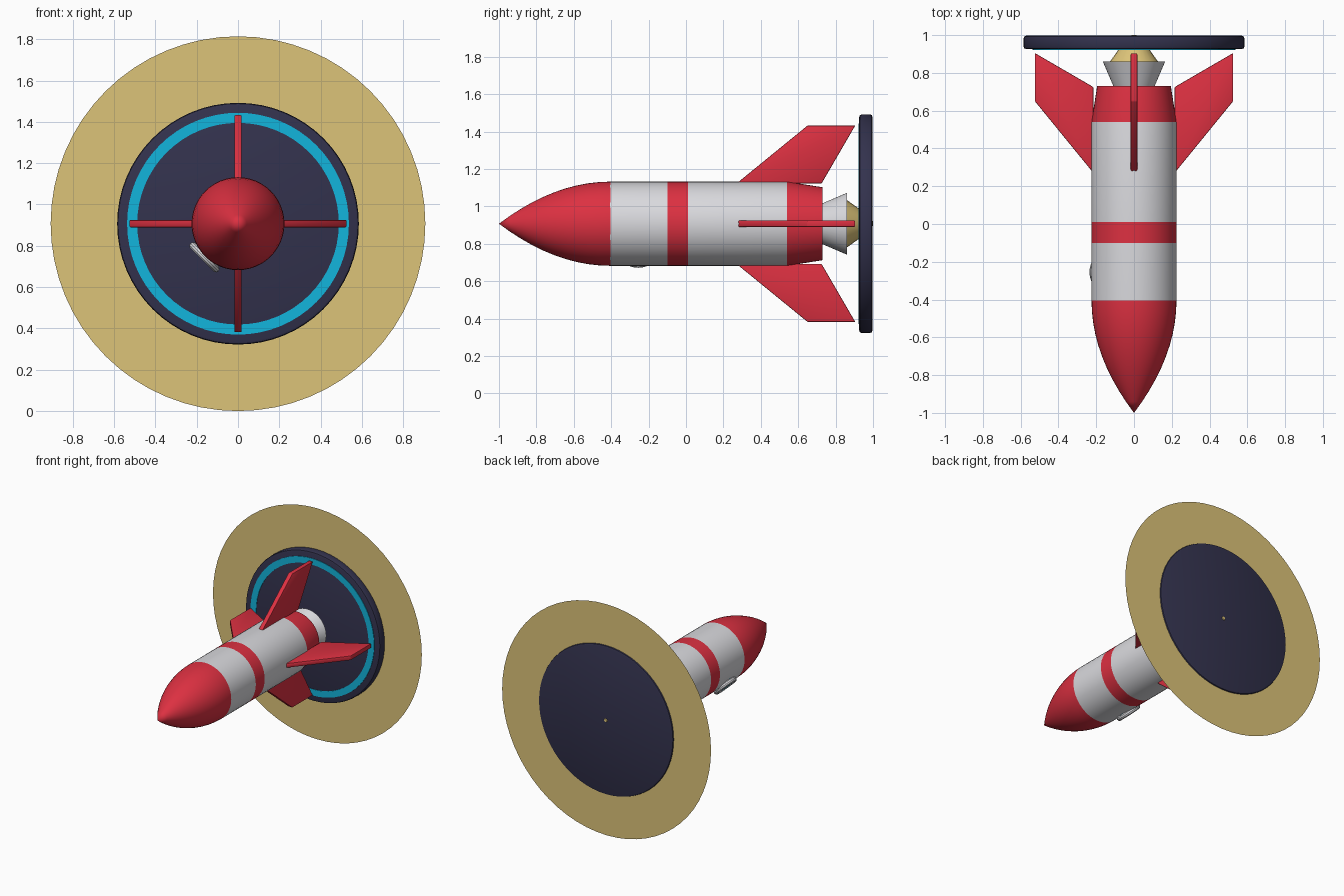
import bpy, bmesh, math
from mathutils import Matrix, Vector

if "Cube" in bpy.data.objects:
    bpy.data.objects.remove(bpy.data.objects["Cube"], do_unlink=True)

AXIS_Z = 0.907   # height of the rocket's long axis
SEGMENTS = 48


def material(name, rgb):
    m = bpy.data.materials.new(name)
    m.use_nodes = True
    m.diffuse_color = (*rgb, 1)
    bsdf = next(n for n in m.node_tree.nodes if n.type == "BSDF_PRINCIPLED")
    bsdf.inputs["Base Color"].default_value = (*rgb, 1)
    return m


RED = material("red paint", (0.72, 0.03, 0.053))
WHITE = material("white paint", (0.70, 0.70, 0.73))
NAVY = material("dark navy", (0.033, 0.032, 0.075))
CYAN = material("cyan", (0.006, 0.46, 0.72))
GOLD = material("pale gold", (0.72, 0.55, 0.19))


def finish(name, bm, mats, smooth=True):
    """Turn a bmesh into a named object standing on the rocket axis."""
    bmesh.ops.remove_doubles(bm, verts=bm.verts, dist=1e-5)
    bmesh.ops.recalc_face_normals(bm, faces=bm.faces)
    mesh = bpy.data.meshes.new(name)
    bm.to_mesh(mesh)
    bm.free()
    for m in mats:
        mesh.materials.append(m)
    obj = bpy.data.objects.new(name, mesh)
    bpy.context.collection.objects.link(obj)
    obj.location.z = AXIS_Z
    if smooth:
        bpy.ops.object.select_all(action="DESELECT")
        obj.select_set(True)
        bpy.context.view_layer.objects.active = obj
        bpy.ops.object.shade_smooth_by_angle(angle=math.radians(30))
    return obj


def lathe(name, profile, mats, rule=None, closed=False, steps=SEGMENTS):
    """Revolve (y, radius) points about the y axis; rule(y) picks the material."""
    bm = bmesh.new()
    points = profile + profile[:1] if closed else profile
    verts = [bm.verts.new((r, y, 0)) for y, r in points]
    edges = [bm.edges.new(pair) for pair in zip(verts, verts[1:])]
    bmesh.ops.spin(bm, geom=verts + edges, cent=(0, 0, 0), axis=(0, 1, 0),
                   angle=math.tau, steps=steps, use_duplicate=False)
    if rule:
        for f in bm.faces:
            f.material_index = rule(f.calc_center_median().y)
    return finish(name, bm, mats)


# Fuselage: curved nose, straight barrel, tapered tail
NOSE, TIP, TAIL, RADIUS = -0.405, -1.0, 0.54, 0.225
nose = [(TIP + (NOSE - TIP) * i / 10, RADIUS * (1 - (1 - i / 10) ** 2))
        for i in range(11)]
barrel = [(y, RADIUS) for y in (-0.1, 0.01, TAIL)]


def fuselage_colour(y):
    return 0 if y < NOSE or -0.1 < y < 0.01 or y > TAIL else 1


lathe("fuselage", nose + barrel + [(0.73, 0.195), (0.73, 0)],
      [RED, WHITE], fuselage_colour)

# Engine bell and exhaust
lathe("engine_nozzle", [(0.72, 0.105), (0.86, 0.165), (0.86, 0.15), (0.72, 0.09)],
      [WHITE], closed=True)
lathe("exhaust_flame", [(0.79, 0), (0.80, 0.115), (0.86, 0.127), (0.93, 0.077),
                        (1.0, 0.012), (1.0, 0)], [GOLD], steps=24)

# Four swept fins
FIN = [(0.27, 0.215), (0.65, 0.525), (0.905, 0.525), (0.725, 0.215)]
for i, side in enumerate(("left", "top", "right", "bottom")):
    bm = bmesh.new()
    half = 0.0175
    base = bm.faces.new([bm.verts.new((r, y, -half)) for y, r in FIN])
    out = bmesh.ops.extrude_face_region(bm, geom=[base])
    moved = [v for v in out["geom"] if isinstance(v, bmesh.types.BMVert)]
    bmesh.ops.translate(bm, verts=moved, vec=(0, 0, 2 * half))
    bmesh.ops.bevel(bm, geom=bm.edges[:], offset=0.005, segments=2,
                    profile=0.5, affect="EDGES")
    bmesh.ops.rotate(bm, verts=bm.verts, cent=(0, 0, 0),
                     matrix=Matrix.Rotation(-i * math.pi / 2, 3, "Y"))
    finish("fin_" + side, bm, [RED])

# Porthole on the lower right flank
outward = Vector((-1, 0, -1)).normalized()
turn = Vector((0, 1, 0)).rotation_difference(outward)
rim = [(0.018 * math.sin(a), 0.078 + 0.018 * math.cos(a))
       for a in (math.tau * k / 10 for k in range(10))]
porthole = [lathe("porthole_rim", rim, [WHITE], closed=True, steps=32),
            lathe("porthole_glass", [(-0.04, 0), (-0.04, 0.075), (0.006, 0.075),
                                     (0.012, 0.05), (0.014, 0)], [CYAN], steps=32)]
for obj in porthole:
    obj.rotation_mode = "QUATERNION"
    obj.rotation_quaternion = turn
    obj.location = outward * 0.23 + Vector((0, -0.255, AXIS_Z))

# Round backing plate with softened rims, its cyan ring, and the thin gold halo
lathe("backing_plate", [(0.926, 0), (0.926, 0.57), (0.93, 0.581), (0.941, 0.585),
                        (0.982, 0.585), (0.993, 0.581), (0.997, 0.57), (0.997, 0)],
      [NAVY], steps=64)
lathe("cyan_ring", [(0.922, 0.488), (0.922, 0.537), (0.928, 0.537), (0.928, 0.488)],
      [CYAN], closed=True, steps=64)
lathe("gold_halo", [(0.985, 0.56), (0.985, AXIS_Z)], [GOLD], steps=64)
